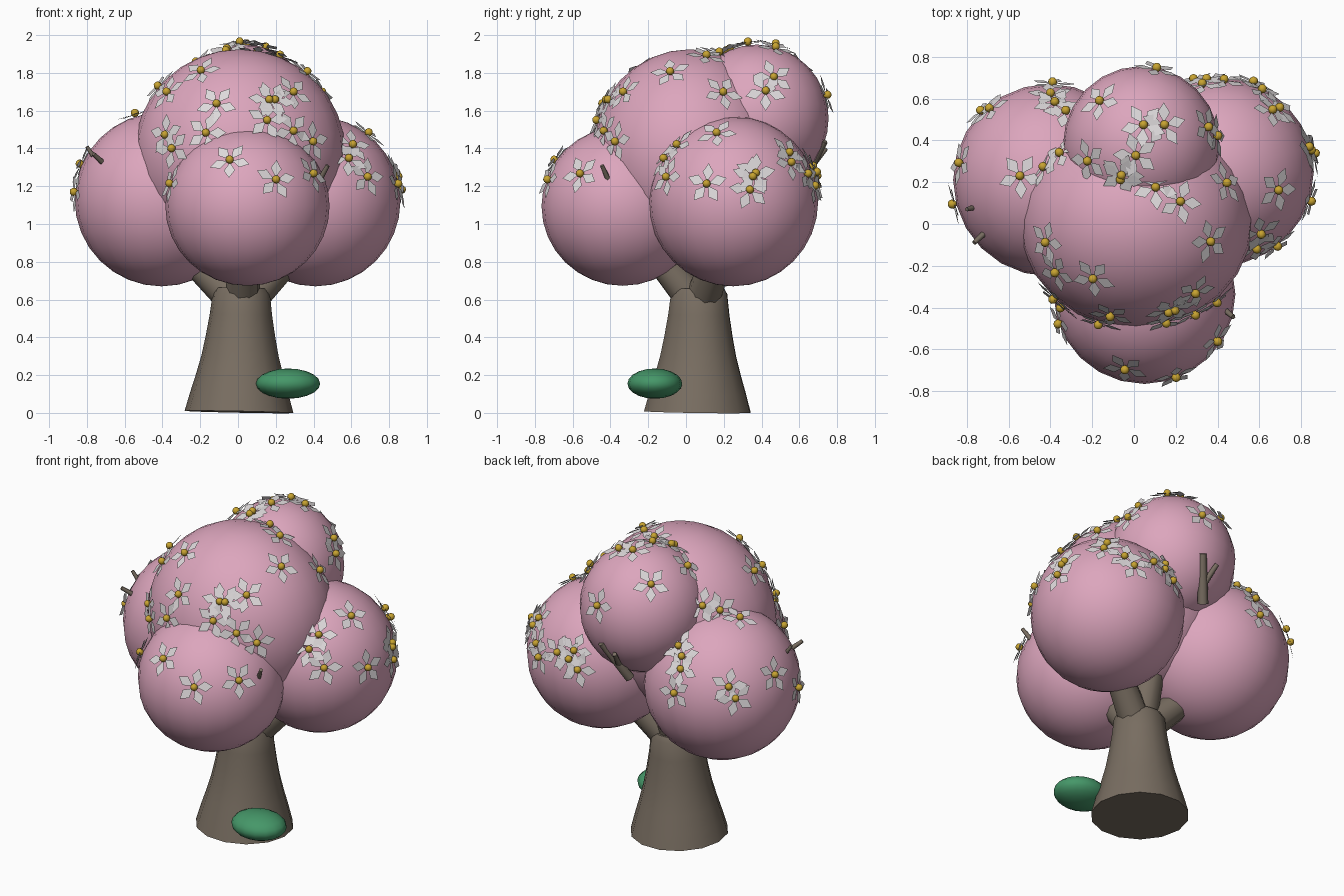
import bpy, bmesh, math, random
from mathutils import Vector, Matrix

if "Cube" in bpy.data.objects:
    bpy.data.objects.remove(bpy.data.objects["Cube"])

random.seed(4)


def material(name, rgb):
    m = bpy.data.materials.new(name)
    m.diffuse_color = (*rgb, 1)
    m.use_nodes = True
    m.node_tree.nodes["Principled BSDF"].inputs["Base Color"].default_value = m.diffuse_color
    return m


PINK = material("blossom pink", (0.72, 0.38, 0.51))
BARK = material("bark brown", (0.19, 0.155, 0.12))
GREEN = material("bush green", (0.06, 0.31, 0.14))
WHITE = material("petal white", (0.72, 0.69, 0.70))
GOLD = material("pollen gold", (0.58, 0.37, 0.03))


def finish(name, bm, mat, smooth=True):
    me = bpy.data.meshes.new(name)
    bm.to_mesh(me)
    bm.free()
    me.materials.append(mat)
    for p in me.polygons:
        p.use_smooth = smooth
    ob = bpy.data.objects.new(name, me)
    bpy.context.collection.objects.link(ob)
    return ob


def ellipsoid(name, centre, radii, mat, u=24, v=16):
    bm = bmesh.new()
    mtx = Matrix.Translation(centre) @ Matrix.Diagonal((*radii, 1))
    bmesh.ops.create_uvsphere(bm, u_segments=u, v_segments=v, radius=1, matrix=mtx)
    return finish(name, bm, mat)


def tube(name, rings, mat, sides=14):
    """Loft of rings (centre, radius) from start to end, capped."""
    bm = bmesh.new()
    axis = (Vector(rings[-1][0]) - Vector(rings[0][0])).normalized()
    rot = axis.to_track_quat('Z', 'Y')
    loops = []
    for c, r in rings:
        loops.append([bm.verts.new(Vector(c) + rot @ Vector((
            r * math.cos(math.tau * i / sides), r * math.sin(math.tau * i / sides), 0)))
            for i in range(sides)])
    for a, b in zip(loops, loops[1:]):
        for i in range(sides):
            j = (i + 1) % sides
            bm.faces.new((a[i], a[j], b[j], b[i]))
    caps = [bm.faces.new(loops[0][::-1]), bm.faces.new(loops[-1])]
    ob = finish(name, bm, mat)
    for p in ob.data.polygons:
        if len(p.vertices) > 4:
            p.use_smooth = False
    ob.data.polygons[-1].use_smooth = ob.data.polygons[-2].use_smooth = False
    return ob


# Trunk, flaring at the foot
trunk_profile = [(0.005, 0.288), (0.1, 0.262), (0.2, 0.232), (0.3, 0.205), (0.4, 0.185),
                 (0.52, 0.165), (0.63, 0.152), (0.66, 0.135)]
tube("trunk", [((0.005 + 0.02 * z, 0.06 + 0.015 * z, z), r) for z, r in trunk_profile], BARK)

# Foliage blobs: centre, radii
blobs = {
    "crown_foliage": ((0.01, 0.02, 1.37), (0.56, 0.52, 0.555)),
    "front_foliage": ((0.05, -0.335, 1.095), (0.435, 0.43, 0.422)),
    "right_foliage": ((0.41, 0.25, 1.12), (0.45, 0.45, 0.45)),
    "left_foliage": ((-0.405, 0.21, 1.13), (0.46, 0.46, 0.46)),
    "back_foliage": ((0.035, 0.375, 1.56), (0.375, 0.38, 0.39)),
}
for name, (c, r) in blobs.items():
    ellipsoid(name, c, r, PINK)

# Branches carrying the foliage
for name, end in (("left_branch", (-0.32, 0.19, 0.9)), ("right_branch", (0.34, 0.2, 0.9)),
                  ("front_branch", (0.04, -0.22, 0.92)), ("back_branch", (0.02, 0.2, 1.0))):
    start = Vector((0.02, 0.07, 0.56))
    start += (Vector(end) - start) * 0.1
    tube(name, [(start, 0.095), (end, 0.075)], BARK, 10)

# Small twigs poking out of the foliage
twigs = [((0.42, -0.40, 1.21), (0.475, -0.445, 1.31), 0.016),
         ((-0.70, -0.03, 1.31), (-0.765, -0.09, 1.37), 0.016),
         ((-0.76, 0.08, 1.35), (-0.80, 0.07, 1.41), 0.014),
         ((-0.02, 0.60, 1.20), (0.09, 0.73, 1.44), 0.032),
         ((0.02, 0.65, 1.29), (-0.01, 0.74, 1.40), 0.02)]
for i, (a, b, r) in enumerate(twigs):
    tube(f"twig_{i + 1}", [(a, r), (b, r * 0.7)], BARK, 6)

# Small bush at the foot
ellipsoid("bush", (0.265, -0.165, 0.155), (0.17, 0.145, 0.08), GREEN, 16, 10)


def surface_hit(origin, d):
    """First point and normal where a ray meets the foliage."""
    best = None
    for c, r in blobs.values():
        o = Vector([(origin[i] - c[i]) / r[i] for i in range(3)])
        k = Vector([d[i] / r[i] for i in range(3)])
        A, B, C = k.dot(k), o.dot(k), o.dot(o) - 1
        disc = B * B - A * C
        if disc < 0:
            continue
        t = (-B - math.sqrt(disc)) / A
        if best is None or t < best[0]:
            p = origin + d * t
            n = Vector([(p[i] - c[i]) / r[i] ** 2 for i in range(3)]).normalized()
            best = (t, p, n)
    return best and best[1:]


# Flower spots, as pairs of coordinates aimed from four directions
front_spots = [(-.19, 1.8), (-.365, 1.69), (-.41, 1.72), (-.11, 1.63), (-.375, 1.47),
               (-.165, 1.48), (-.34, 1.4), (-.345, 1.21), (-.04, 1.33), (.195, 1.23),
               (.385, 1.26), (.16, 1.65), (.19, 1.65), (.285, 1.69), (.15, 1.545),
               (.285, 1.49), (.385, 1.435), (.675, 1.245), (.6, 1.41), (.68, 1.47),
               (.58, 1.34), (.575, 1.57), (-.815, 1.38)]
top_spots = [(-.105, .745), (.105, .73), (-.155, .58), (.045, .47), (.14, .47), (.34, .46),
             (-.345, .33), (-.42, .265), (-.21, .305), (.01, .33), (-.06, .22), (-.055, .24),
             (.1, .17), (.215, .105), (.43, .19), (.355, -.08), (-.39, .66), (-.4, .61),
             (-.38, .57), (-.33, .53), (-.72, .53), (-.68, .54), (-.82, .29), (-.54, .23),
             (-.85, .1), (.685, .545), (.605, .63), (.83, .35)]
right_spots = [(.115, 1.21), (.365, 1.265), (.335, 1.18), (.535, 1.37), (.665, 1.2),
               (.42, 1.7), (.725, 1.725)]
back_spots = [(.33, 1.3), (.35, 1.25), (.43, 1.27), (.29, 1.2)]

rays = [((x, -4, z), (0, 1, 0)) for x, z in front_spots]
rays += [((x, y, 4), (0, 0, -1)) for x, y in top_spots]
rays += [((4, y, z), (-1, 0, 0)) for y, z in right_spots]
rays += [((x, 4, z), (0, -1, 0)) for x, z in back_spots]

# Five-petalled flowers with round centres
petals, hearts = bmesh.new(), bmesh.new()
kite = [(0.012, 0), (0.065, -0.03), (0.112, 0), (0.065, 0.03)]
for o, d in rays:
    hit = surface_hit(Vector(o), Vector(d))
    if not hit:
        continue
    p, n = hit
    frame = (Matrix.Translation(p + n * 0.012) @ n.to_track_quat('Z', 'Y').to_matrix().to_4x4()
             @ Matrix.Rotation(random.uniform(0, math.tau), 4, 'Z'))
    for k in range(5):
        turn = frame @ Matrix.Rotation(math.tau * k / 5, 4, 'Z')
        petals.faces.new([petals.verts.new(turn @ Vector((x, y, 0))) for x, y in kite])
    bmesh.ops.create_uvsphere(hearts, u_segments=10, v_segments=6, radius=0.022,
                              matrix=frame @ Matrix.Translation((0, 0, 0.008)))
finish("flower_petals", petals, WHITE, False)
finish("flower_centres", hearts, GOLD)
